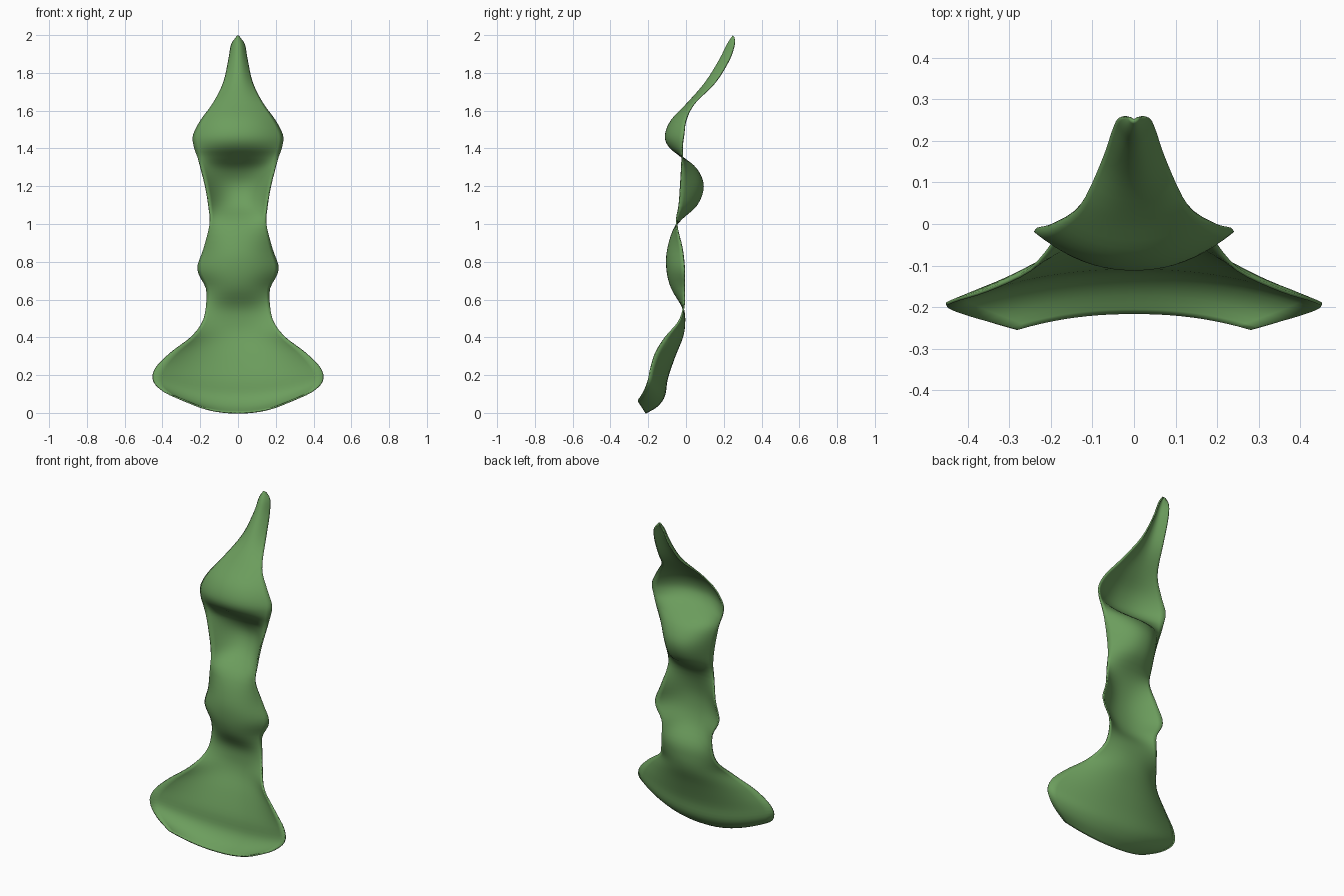
import bpy, bmesh

# Cross rows of the leaf: centre z, edge z, half width, centre y, edge y
rows = [
    (0.00, 0.065, 0.28, -0.215, -0.255),
    (0.035, 0.11, 0.385, -0.155, -0.225),
    (0.09, 0.17, 0.448, -0.115, -0.20),
    (0.18, 0.24, 0.435, -0.10, -0.185),
    (0.30, 0.32, 0.355, -0.06, -0.16),
    (0.40, 0.40, 0.25, -0.02, -0.11),
    (0.48, 0.48, 0.19, -0.008, -0.04),
    (0.56, 0.56, 0.17, -0.018, -0.012),
    (0.66, 0.66, 0.168, -0.075, -0.008),
    (0.76, 0.76, 0.213, -0.10, -0.008),
    (0.87, 0.87, 0.18, -0.095, -0.02),
    (1.00, 1.00, 0.15, -0.048, -0.05),
    (1.10, 1.10, 0.155, 0.055, -0.037),
    (1.20, 1.20, 0.172, 0.09, -0.03),
    (1.29, 1.29, 0.195, 0.055, -0.024),
    (1.355, 1.355, 0.215, -0.022, -0.02),
    (1.41, 1.41, 0.232, -0.088, -0.02),
    (1.47, 1.47, 0.236, -0.108, -0.012),
    (1.55, 1.55, 0.195, -0.075, 0.0),
    (1.64, 1.64, 0.13, 0.01, 0.045),
    (1.75, 1.75, 0.075, 0.105, 0.155),
    (1.87, 1.87, 0.048, 0.18, 0.23),
    (1.95, 1.95, 0.033, 0.22, 0.257),
    (1.995, 1.985, 0.008, 0.25, 0.257),
]


def smooth_row(i, t):
    """Catmull-Rom blend between row i and row i + 1."""
    n = len(rows) - 1
    a, b, c, d = (rows[min(max(k, 0), n)] for k in (i - 1, i, i + 1, i + 2))
    return [0.5 * (2 * q + (r - p) * t + (2 * p - 5 * q + 4 * r - s) * t * t
                   + (3 * q - p - 3 * r + s) * t ** 3)
            for p, q, r, s in zip(a, b, c, d)]


STEPS, SIDE = 4, 10
sections = [smooth_row(i, s / STEPS) for i in range(len(rows) - 1) for s in range(STEPS)]
sections.append(rows[-1])

# Wavy leaf sheet, each row arched from midrib to edges
bm = bmesh.new()
grid = []
for zc, ze, w, yc, ye in sections:
    line = []
    for k in range(-SIDE, SIDE + 1):
        u = k / SIDE
        arch = abs(u) ** 2.2
        line.append(bm.verts.new((w * u, yc + (ye - yc) * arch, zc + (ze - zc) * arch)))
    grid.append(line)
for lo, hi in zip(grid, grid[1:]):
    for k in range(2 * SIDE):
        bm.faces.new((lo[k], lo[k + 1], hi[k + 1], hi[k]))
for f in bm.faces:
    f.smooth = True
mesh = bpy.data.meshes.new("leaf")
bm.to_mesh(mesh)
bm.free()
leaf = bpy.data.objects.new("leaf", mesh)
bpy.context.collection.objects.link(leaf)

# Thin blade thickness
solid = leaf.modifiers.new("thickness", 'SOLIDIFY')
solid.thickness = 0.008
solid.offset = 0

green = bpy.data.materials.new("leaf_green")
green.diffuse_color = (0.15, 0.34, 0.11, 1)
mesh.materials.append(green)
